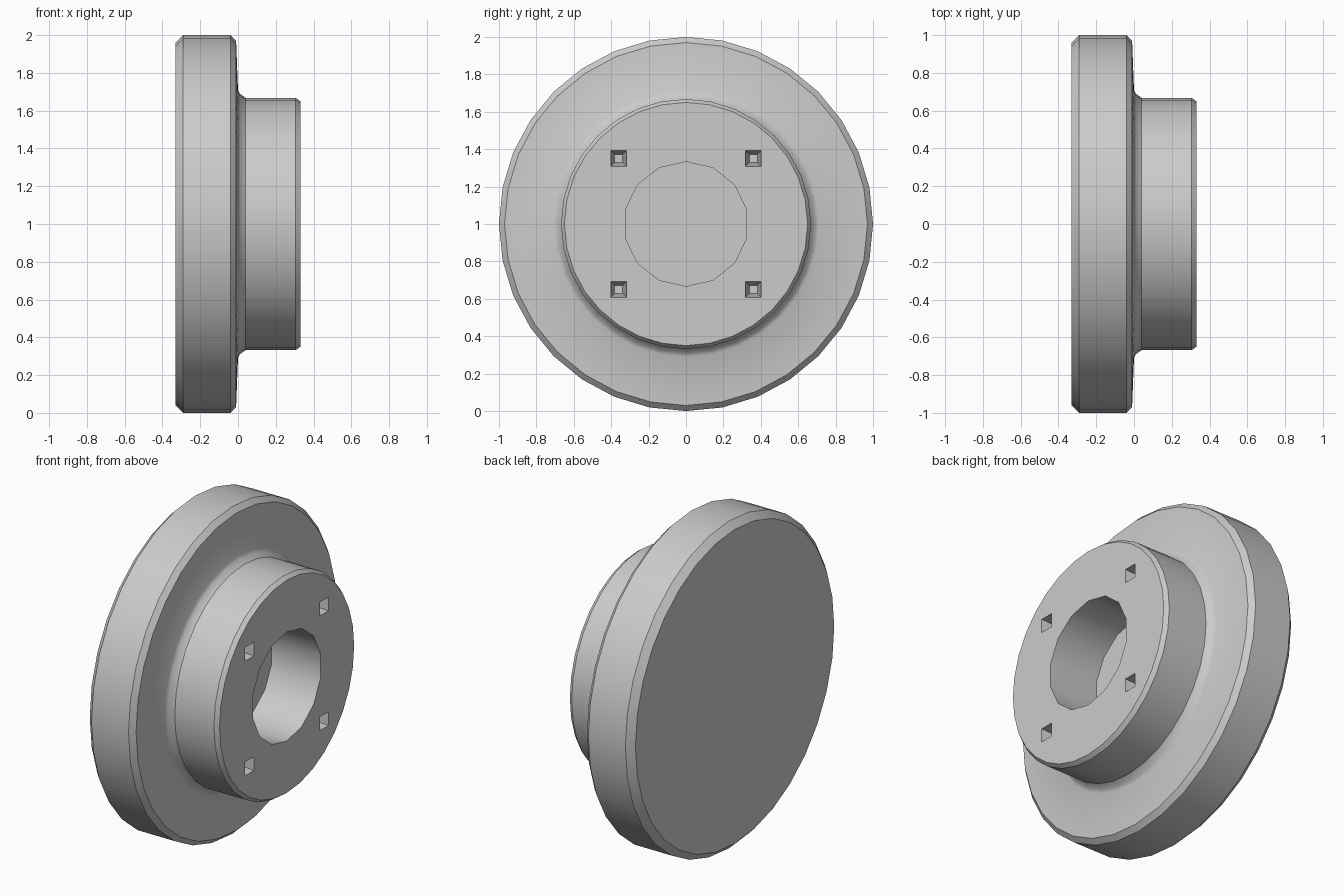
import bpy, bmesh, math
from mathutils import Matrix, Vector

cube = bpy.data.objects.get("Cube")
if cube:
    bpy.data.objects.remove(cube, do_unlink=True)

CENTRE = Vector((0, 0, 1))

# Single grey material
grey = bpy.data.materials.new("plain_grey")
grey.use_nodes = True
colour = (0.6, 0.6, 0.6, 1)
grey.diffuse_color = colour
grey.node_tree.nodes["Principled BSDF"].inputs["Base Color"].default_value = colour


def add_object(name, bm):
    bmesh.ops.recalc_face_normals(bm, faces=bm.faces)
    mesh = bpy.data.meshes.new(name)
    bm.to_mesh(mesh)
    bm.free()
    mesh.materials.append(grey)
    obj = bpy.data.objects.new(name, mesh)
    bpy.context.collection.objects.link(obj)
    return obj


def lathe(name, profile, sides):
    """Turn (x, radius) points about the x axis and cap both ends."""
    bm = bmesh.new()
    rings = []
    for x, r in profile:
        ring = []
        for i in range(sides):
            a = math.tau * i / sides
            ring.append(bm.verts.new(CENTRE + Vector((x, r * math.sin(a), r * math.cos(a)))))
        rings.append(ring)
    for low, high in zip(rings, rings[1:]):
        for i in range(sides):
            j = (i + 1) % sides
            bm.faces.new((low[i], low[j], high[j], high[i]))
    bm.faces.new(rings[0])
    bm.faces.new(rings[-1])
    return add_object(name, bm)


def cut(target, cutter):
    cutter.hide_render = True
    mod = target.modifiers.new("cut", "BOOLEAN")
    mod.operation = "DIFFERENCE"
    mod.solver = "EXACT"
    mod.object = cutter
    bpy.context.view_layer.objects.active = target
    bpy.ops.object.modifier_apply(modifier=mod.name)
    bpy.data.objects.remove(cutter, do_unlink=True)


# Flanged disc with chamfered rims, a fillet and a raised hub
flange = lathe("flange_and_hub", [
    (-0.33, 0.96), (-0.29, 1.0), (-0.04, 1.0), (-0.01, 0.97),
    (0.0, 0.71), (0.01, 0.69), (0.04, 0.668), (0.305, 0.668), (0.33, 0.65)], 32)

# Blind central bore, as deep as the hub
cut(flange, lathe("bore_cutter", [(0.0, 0.333), (0.5, 0.333)], 14))

# Four small tapered bolt pits around the bore
for sy in (-1, 1):
    for sz in (-1, 1):
        bm = bmesh.new()
        place = (Matrix.Translation(CENTRE + Vector((0.3, sy * 0.36, sz * 0.35)))
                 @ Matrix.Rotation(math.pi / 2, 4, "Y")
                 @ Matrix.Rotation(math.pi / 4, 4, "Z"))
        bmesh.ops.create_cone(bm, cap_ends=True, segments=4, radius1=0.03,
                              radius2=0.075, depth=0.2, matrix=place)
        cut(flange, add_object("pit_cutter", bm))

# Smooth round walls, crisp rims
bpy.ops.object.select_all(action="DESELECT")
flange.select_set(True)
bpy.context.view_layer.objects.active = flange
bpy.ops.object.shade_smooth_by_angle(angle=math.radians(30))
